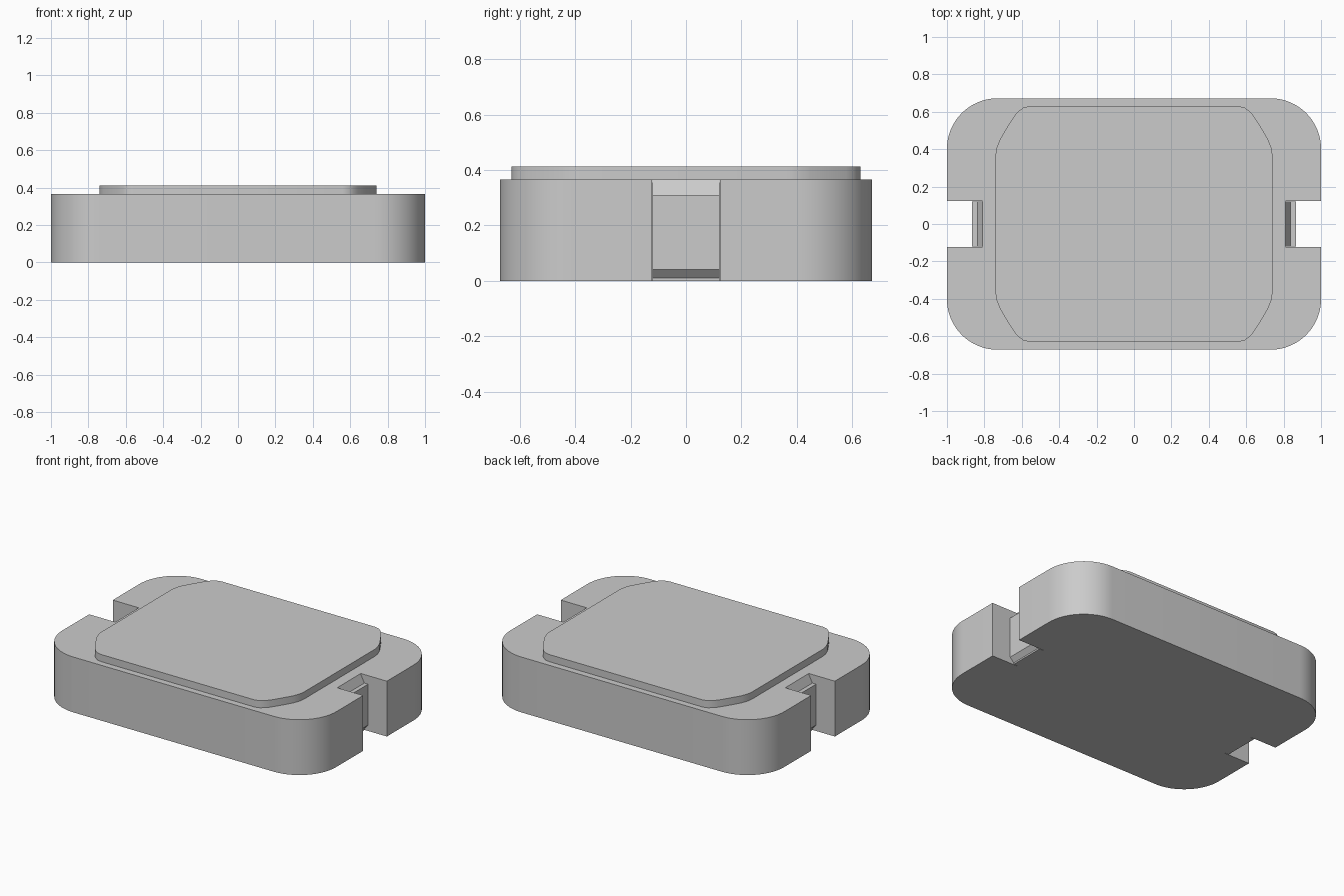
import bpy
import bmesh
from math import cos, sin, pi, radians
from mathutils import Vector

default = bpy.data.objects.get("Cube")
if default:
    bpy.data.objects.remove(default, do_unlink=True)

gray = bpy.data.materials.new("light gray")
gray.use_nodes = True
color = (0.6, 0.6, 0.6, 1)
gray.diffuse_color = color
gray.node_tree.nodes["Principled BSDF"].inputs["Base Color"].default_value = color


def extrude(name, points, offset):
    """Fill a closed outline of 3D points and extrude it by an offset."""
    bm = bmesh.new()
    face = bm.faces.new([bm.verts.new(p) for p in points])
    result = bmesh.ops.extrude_face_region(bm, geom=[face], use_keep_orig=True)
    verts = [v for v in result["geom"] if isinstance(v, bmesh.types.BMVert)]
    bmesh.ops.translate(bm, verts=verts, vec=Vector(offset))
    bmesh.ops.recalc_face_normals(bm, faces=bm.faces[:])
    mesh = bpy.data.meshes.new(name)
    bm.to_mesh(mesh)
    bm.free()
    mesh.materials.append(gray)
    obj = bpy.data.objects.new(name, mesh)
    bpy.context.collection.objects.link(obj)
    bpy.ops.object.select_all(action="DESELECT")
    obj.select_set(True)
    bpy.context.view_layer.objects.active = obj
    bpy.ops.object.shade_smooth_by_angle(angle=radians(30))
    return obj


def four_way(quarter, z):
    """Mirror a +x +y quarter outline (bottom to top) into a full loop."""
    right = [(x, -y) for x, y in reversed(quarter)] + quarter
    left = [(-x, -y) for x, y in right]
    return [(x, y, z) for x, y in right + left]


# Body: rounded block with a square notch in each end
half_x, half_y, radius, height = 1.0, 0.672, 0.27, 0.365
notch_x, notch_y = 0.81, 0.123
arc = [(half_x - radius + radius * cos(a), half_y - radius + radius * sin(a))
       for a in (pi / 2 * i / 16 for i in range(17))]
extrude("body", four_way([(notch_x, notch_y), (half_x, notch_y)] + arc, 0),
        (0, 0, height))

# Raised top plate with long, softened diagonal corners
corner = [(0.74, 0.37), (0.735, 0.405), (0.718, 0.45), (0.68, 0.515),
          (0.64, 0.578), (0.618, 0.603), (0.592, 0.622), (0.56, 0.63)]
extrude("top_plate", four_way(corner, height), (0, 0, 0.047))

# Catch in each notch: sloped shoulder, narrow ledge, undercut foot
catch = [(0.80, 0), (0.838, 0), (0.838, 0.01), (0.865, 0.04),
         (0.865, 0.31), (0.838, 0.31), (0.81, height), (0.80, height)]
for side, label in ((1, "left"), (-1, "right")):
    extrude(label + "_catch", [(side * x, -0.12, z) for x, z in catch],
            (0, 0.24, 0))
